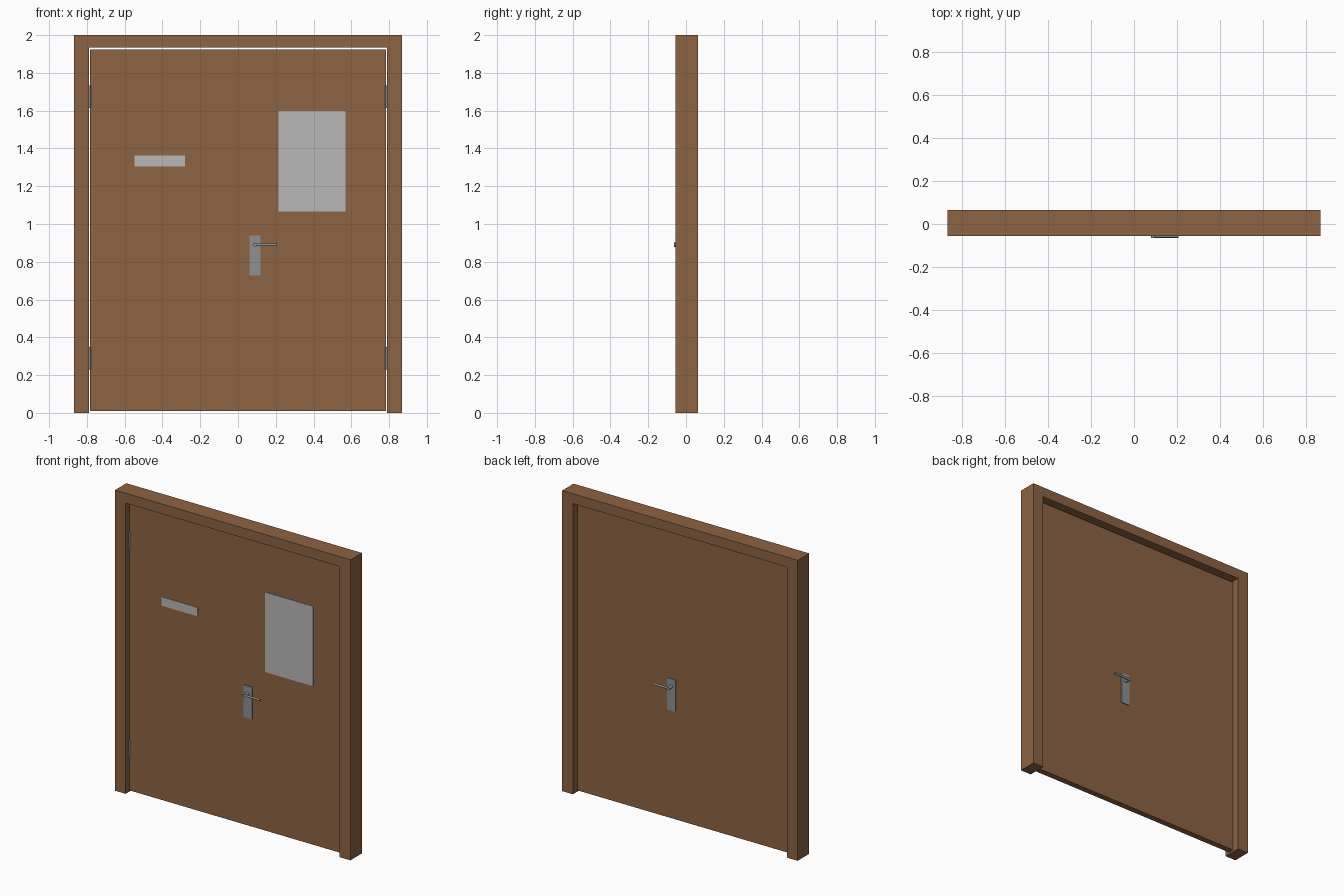
import bpy, bmesh, math
from mathutils import Matrix

if "Cube" in bpy.data.objects:
    bpy.data.objects.remove(bpy.data.objects["Cube"])


def material(name, rgb):
    m = bpy.data.materials.new(name)
    m.diffuse_color = (*rgb, 1)
    m.use_nodes = True
    m.node_tree.nodes["Principled BSDF"].inputs["Base Color"].default_value = m.diffuse_color
    return m


WOOD = material("brown_wood", (0.270, 0.125, 0.056))
STEEL = material("grey_steel", (0.265, 0.285, 0.300))
PANEL = material("light_grey_panel", (0.48, 0.48, 0.48))


def finish(name, bm, mat):
    bmesh.ops.recalc_face_normals(bm, faces=bm.faces)
    me = bpy.data.meshes.new(name)
    bm.to_mesh(me)
    bm.free()
    me.materials.append(mat)
    ob = bpy.data.objects.new(name, me)
    bpy.context.collection.objects.link(ob)
    return ob


def box(name, x, y, z, mat):
    """Box from (min, max) ranges."""
    bm = bmesh.new()
    size = [r[1] - r[0] for r in (x, y, z)]
    mid = [(r[1] + r[0]) / 2 for r in (x, y, z)]
    bmesh.ops.create_cube(bm, size=1, matrix=Matrix.Translation(mid) @ Matrix.Diagonal((*size, 1)))
    return finish(name, bm, mat)


def rod(name, centre, axis, radius, length, mat, sides=16):
    bm = bmesh.new()
    turn = {"x": Matrix.Rotation(math.pi / 2, 4, "Y"),
            "y": Matrix.Rotation(math.pi / 2, 4, "X"), "z": Matrix()}[axis]
    bmesh.ops.create_cone(bm, cap_ends=True, segments=sides, radius1=radius, radius2=radius,
                          depth=length, matrix=Matrix.Translation(centre) @ turn)
    for f in bm.faces:
        f.smooth = len(f.verts) == 4
    for e in bm.edges:
        e.smooth = all(len(f.verts) == 4 for f in e.link_faces)
    return finish(name, bm, mat)


# Frame: an upside-down U profile, extruded through the wall depth
W, IN, TOP = 0.867, 0.788, 1.934
bm = bmesh.new()
outline = [(-W, 0), (-W, 2), (W, 2), (W, 0), (IN, 0), (IN, TOP), (-IN, TOP), (-IN, 0)]
face = bm.faces.new([bm.verts.new((x, -0.056, z)) for x, z in outline])
ext = bmesh.ops.extrude_face_region(bm, geom=[face])
bmesh.ops.translate(bm, vec=(0, 0.12, 0),
                    verts=[v for v in ext["geom"] if isinstance(v, bmesh.types.BMVert)])
finish("door_frame", bm, WOOD)

# Door leaf with small clearance all round
D = 0.02
box("door_leaf", (-0.784, 0.784), (-D, D), (0.01, 1.923), WOOD)

# Sign plates on the front
box("large_notice_plate", (0.215, 0.57), (-D - 0.003, -D), (1.066, 1.597), PANEL)
box("small_name_plate", (-0.547, -0.281), (-D - 0.003, -D), (1.304, 1.362), PANEL)

# Hinges, two on each side, at the front corner of the leaf
for side in (-1, 1):
    for z in (0.29, 1.673):
        rod("hinge", (side * 0.785, -D - 0.002, z), "z", 0.006, 0.12, STEEL, 12)

# Handle set on both faces
for side, label in ((-1, "front"), (1, "back")):
    y = sorted((side * D, side * (D + 0.006)))
    box(label + "_handle_plate", (0.06, 0.12), y, (0.728, 0.94), STEEL)
    rod(label + "_handle_neck", (0.089, side * 0.042, 0.89), "y", 0.011, 0.044, STEEL)
    rod(label + "_handle_lever", (0.1475, side * 0.057, 0.89), "x", 0.007, 0.117, STEEL)
